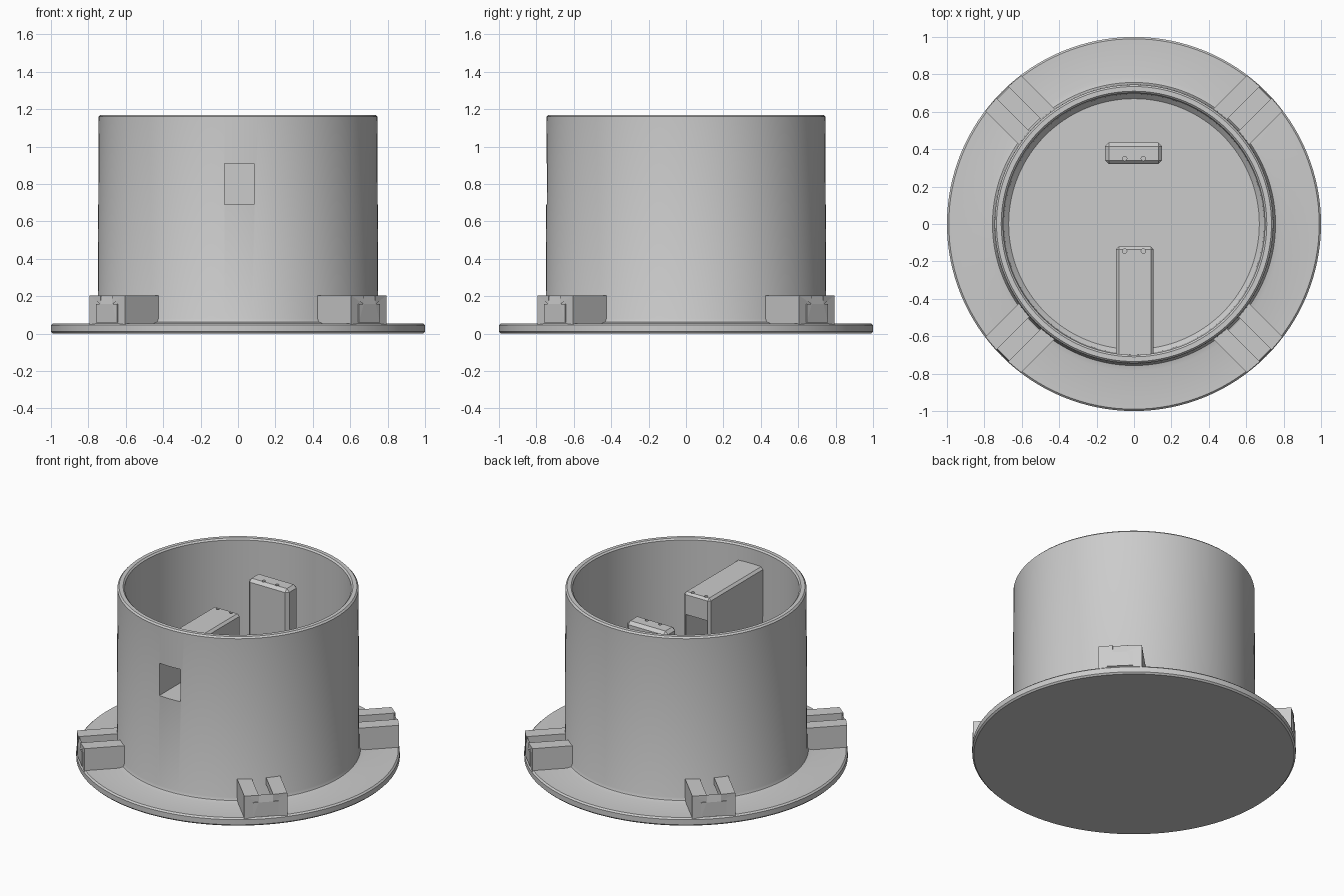
import bpy, bmesh
from math import sqrt, pi, sin, cos
from mathutils import Matrix, Vector

if "Cube" in bpy.data.objects:
    bpy.data.objects.remove(bpy.data.objects["Cube"])


def finish(name, bm, smooth=False):
    bmesh.ops.recalc_face_normals(bm, faces=bm.faces)
    me = bpy.data.meshes.new(name)
    bm.to_mesh(me)
    bm.free()
    ob = bpy.data.objects.new(name, me)
    bpy.context.collection.objects.link(ob)
    if smooth:
        select(ob)
        bpy.ops.object.shade_smooth_by_angle(angle=0.5)
    return ob


def select(ob):
    bpy.ops.object.select_all(action='DESELECT')
    ob.select_set(True)
    bpy.context.view_layer.objects.active = ob


def box(name, lo, hi, bevel=0.0, segments=1):
    bm = bmesh.new()
    lo, hi = Vector(lo), Vector(hi)
    size = Matrix.Diagonal((*(hi - lo), 1))
    bmesh.ops.create_cube(bm, size=1, matrix=Matrix.Translation((lo + hi) / 2) @ size)
    if bevel:
        bmesh.ops.bevel(bm, geom=bm.edges[:], offset=bevel, segments=segments,
                        profile=0.5, affect='EDGES')
    return finish(name, bm)


def lathe(name, profile, n=128):
    bm = bmesh.new()
    rings = []
    for r, z in profile:
        if r == 0:
            rings.append([bm.verts.new((0, 0, z))] * n)
        else:
            rings.append([bm.verts.new((r * cos(2 * pi * i / n), r * sin(2 * pi * i / n), z))
                          for i in range(n)])
    for a, b in zip(rings, rings[1:]):
        for i in range(n):
            j = (i + 1) % n
            bm.faces.new(dict.fromkeys((a[i], a[j], b[j], b[i])))
    return finish(name, bm, True)


def cut(ob, cutter):
    m = ob.modifiers.new("cut", 'BOOLEAN')
    m.operation, m.solver, m.object = 'DIFFERENCE', 'EXACT', cutter
    select(ob)
    bpy.ops.object.modifier_apply(modifier=m.name)


# round tub: flange, filleted wall, rim and inner floor
tub = lathe("tub_and_flange", [
    (0, 0), (0.99, 0), (1.0, 0.01), (1.0, 0.045), (0.99, 0.055), (0.785, 0.055),
    (0.757, 0.062), (0.75, 0.08), (0.745, 1.16), (0.735, 1.17), (0.71, 1.17),
    (0.70, 1.16), (0.695, 0.08), (0.67, 0.055), (0.0, 0.055)])

# inner tunnel block and facing post, both standing on the floor
tunnel = box("tunnel_block", (-0.095, -0.715, 0.03), (0.105, -0.12, 1.06), 0.015)
post = box("support_post", (-0.155, 0.32, 0.03), (0.15, 0.435, 1.06), 0.02)

# window passing through the wall and the tunnel
window = box("window_cutter", (-0.073, -0.9, 0.69), (0.085, 0.0, 0.91))
cut(tub, window)
cut(tunnel, window)

# pairs of small holes on top of tunnel and post
bm = bmesh.new()
for x in (-0.05, 0.05):
    for y in (-0.145, 0.35):
        bmesh.ops.create_cone(bm, cap_ends=True, segments=12, radius1=0.012, radius2=0.012,
                              depth=0.2, matrix=Matrix.Translation((x, y, 1.08)))
holes = finish("hole_cutter", bm)
cut(tunnel, holes)
cut(post, holes)
for c in (window, holes):
    bpy.data.objects.remove(c)

# four T-slot clips on the diagonals, ends following the wall and flange edge
half = [(0.135, 0.03), (0.135, 0.205), (0.045, 0.205), (0.045, 0.157),
        (0.08, 0.157), (0.08, 0.06)]
section = half + [(-v, z) for v, z in reversed(half)]
for k in range(4):
    bm = bmesh.new()
    ends = [[bm.verts.new((sqrt(r * r - v * v), v, z)) for v, z in section]
            for r in (0.72, 0.997)]
    n = len(section)
    for i in range(n):
        j = (i + 1) % n
        bm.faces.new((ends[0][i], ends[0][j], ends[1][j], ends[1][i]))
    for e in ends:
        bm.faces.new(e)
    bmesh.ops.triangulate(bm, faces=[f for f in bm.faces if len(f.verts) > 4])
    bm.transform(Matrix.Rotation(pi / 4 + k * pi / 2, 4, 'Z'))
    finish(f"slot_clip_{k + 1}", bm)
